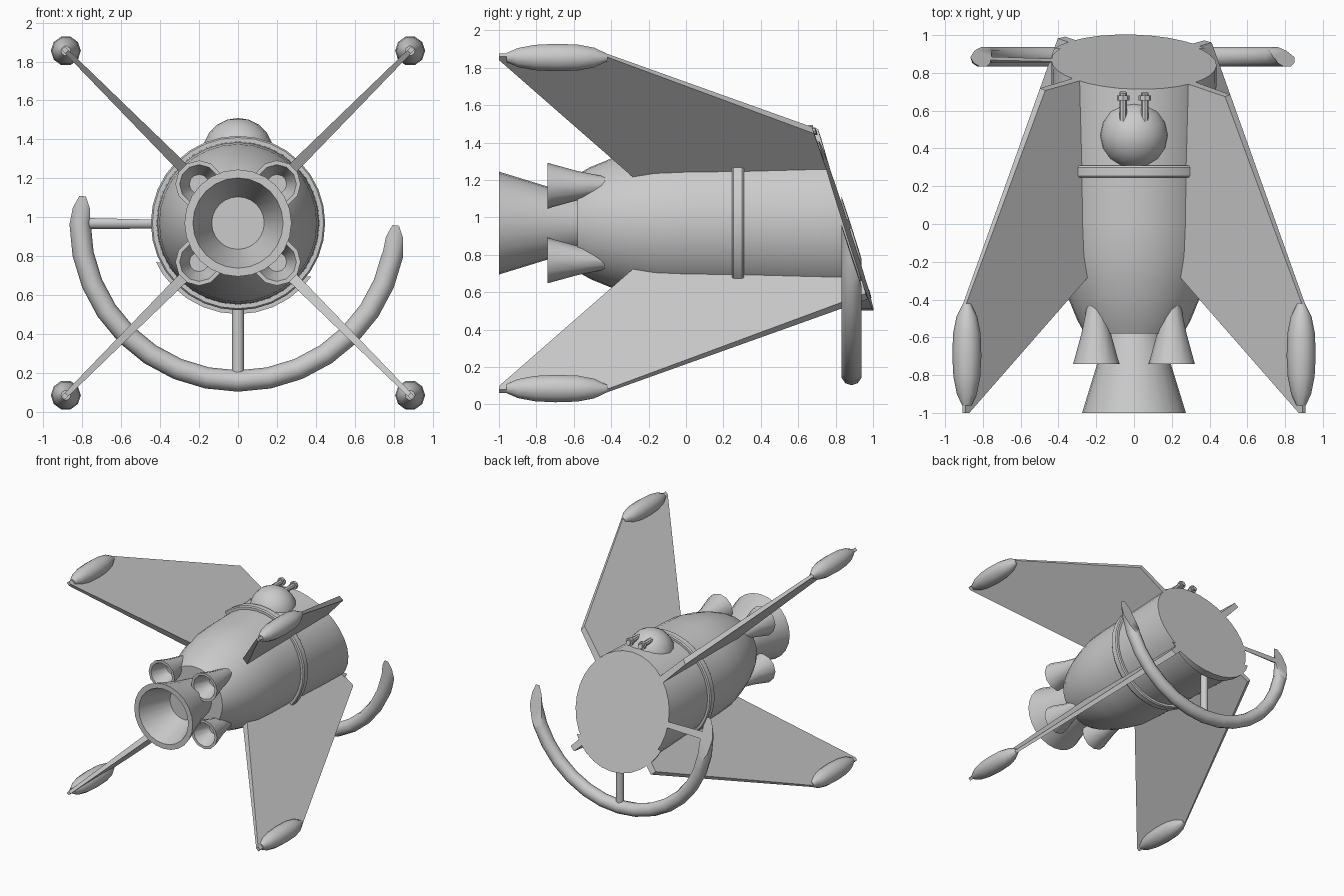
import bpy, bmesh, math
from mathutils import Vector

if "Cube" in bpy.data.objects:
    bpy.data.objects.remove(bpy.data.objects["Cube"])

CZ = 0.97  # height of the rocket axis
# slanted plane that slices off the nose end
CUT_CO = Vector((0, 0.853, CZ))
CUT_NO = Vector((0.03, 1, 0.32)).normalized()

grey = bpy.data.materials.new("plain grey")
grey.diffuse_color = (0.6, 0.6, 0.6, 1)
grey.use_nodes = True
grey.node_tree.nodes["Principled BSDF"].inputs["Base Color"].default_value = grey.diffuse_color


def finish(bm, name, angle=35, cut=True):
    bmesh.ops.remove_doubles(bm, verts=bm.verts, dist=1e-5)
    bmesh.ops.recalc_face_normals(bm, faces=bm.faces)
    if cut:
        res = bmesh.ops.bisect_plane(
            bm, geom=bm.verts[:] + bm.edges[:] + bm.faces[:],
            plane_co=CUT_CO, plane_no=CUT_NO, clear_outer=True)
        edges = [e for e in res["geom_cut"] if isinstance(e, bmesh.types.BMEdge)]
        if edges:
            bmesh.ops.triangle_fill(bm, edges=edges, use_beauty=True, normal=CUT_NO)
        bmesh.ops.recalc_face_normals(bm, faces=bm.faces)
    me = bpy.data.meshes.new(name)
    bm.to_mesh(me)
    bm.free()
    me.materials.append(grey)
    ob = bpy.data.objects.new(name, me)
    bpy.context.collection.objects.link(ob)
    if angle:
        bpy.ops.object.select_all(action='DESELECT')
        ob.select_set(True)
        bpy.context.view_layer.objects.active = ob
        bpy.ops.object.shade_smooth_by_angle(angle=math.radians(angle))
    return ob


def lathe(name, prof, n, cx=0, cz=CZ, loop=False, angle=35, cut=True):
    """Spin (radius, y) points around an axis along y."""
    bm = bmesh.new()
    rings = []
    for r, y in prof:
        rings.append([bm.verts.new((cx + r * math.cos(2 * math.pi * i / n), y,
                                    cz + r * math.sin(2 * math.pi * i / n)))
                      for i in range(n)])
    pairs = list(zip(rings, rings[1:]))
    if loop:
        pairs.append((rings[-1], rings[0]))
    for a, b in pairs:
        for i in range(n):
            j = (i + 1) % n
            bm.faces.new((a[i], a[j], b[j], b[i]))
    if not loop:
        bm.faces.new(rings[0])
        bm.faces.new(rings[-1])
    return finish(bm, name, angle, cut)


# hull
lathe("hull", [(0.26, -0.58), (0.30, -0.51), (0.345, -0.4), (0.378, -0.29),
               (0.405, -0.17), (0.415, 0.0), (0.42, 0.3), (0.435, 0.7),
               (0.445, 1.2)], 32)

# raised bands
lathe("middle_band", [(0.40, 0.245), (0.44, 0.245), (0.448, 0.255),
                      (0.448, 0.3), (0.44, 0.31), (0.40, 0.31)], 32, loop=True)
lathe("front_band", [(0.41, 0.93), (0.468, 0.93), (0.468, 1.15), (0.41, 1.15)],
      32, loop=True)

# main nozzle
lathe("main_nozzle", [(0.15, -0.55), (0.195, -0.74), (0.275, -1.0),
                      (0.232, -1.0), (0.135, -0.72)], 24, cut=False)

# small nozzles, fins and pods, one set on each diagonal
for sx, sz, side in ((1, 1, "upper_right"), (-1, 1, "upper_left"),
                     (1, -1, "lower_right"), (-1, -1, "lower_left")):
    lathe("small_nozzle_" + side,
          [(0.03, -0.34), (0.078, -0.58), (0.122, -0.74), (0.1, -0.74),
           (0.05, -0.6)], 12, 0.2 * sx, CZ + 0.2 * sz, cut=False)
    lathe("pod_" + side,
          [(0.025, -0.96), (0.053, -0.9), (0.071, -0.81), (0.077, -0.7),
           (0.073, -0.58), (0.055, -0.49), (0.02, -0.42)],
          10, 0.885 * sx, CZ + 0.885 * sz, angle=50, cut=False)

    bm = bmesh.new()
    outline = [(1.245, -1.0), (1.272, -1.0), (1.272, -0.43), (0.485, 1.1),
               (0.2, 1.1), (0.2, -0.14)]
    d = Vector((sx, 0, sz)).normalized()
    s = Vector((sx, 0, -sz)).normalized()
    faces = []
    for k in (-1, 1):
        vs = []
        for r, y in outline:
            t = 0.031 - 0.019 * (r - 0.2) / 1.07
            vs.append(bm.verts.new(Vector((0, y, CZ)) + d * r + s * t * k))
        faces.append(vs)
        bm.faces.new(vs)
    a, b = faces
    for i in range(len(a)):
        j = (i + 1) % len(a)
        bm.faces.new((a[i], a[j], b[j], b[i]))
    finish(bm, "fin_" + side, 0)

# hoop round the front, left open at the top by the cut
lathe("hoop", [(0.812 + 0.055 * math.cos(math.tau * i / 10),
                0.885 + 0.055 * math.sin(math.tau * i / 10)) for i in range(10)],
      32, loop=True, angle=40)

# hoop struts
for name, d in (("bottom_strut", Vector((0, 0, -1))), ("left_strut", Vector((-1, 0, 0)))):
    bm = bmesh.new()
    rot = d.to_track_quat('Z', 'Y').to_matrix().to_4x4()
    rot.translation = Vector((0, 0.885, CZ)) + d * 0.59
    bmesh.ops.create_cone(bm, cap_ends=True, segments=12, radius1=0.031,
                          radius2=0.031, depth=0.4, matrix=rot)
    finish(bm, name)

# turret dome
steps = [math.pi * i / 8 for i in range(1, 8)]
bm = bmesh.new()
bmesh.ops.create_uvsphere(bm, u_segments=16, v_segments=10, radius=0.183)
bmesh.ops.translate(bm, verts=bm.verts, vec=(0, 0.47, 1.327))
finish(bm, "turret_dome", 40, False)

# turret barrels
for sx, side in ((-1, "left"), (1, "right")):
    lathe("barrel_" + side,
          [(0.02, 0.53), (0.02, 0.655), (0.033, 0.655), (0.033, 0.68),
           (0.02, 0.68), (0.02, 0.8)], 8, 0.058 * sx, 1.462)
